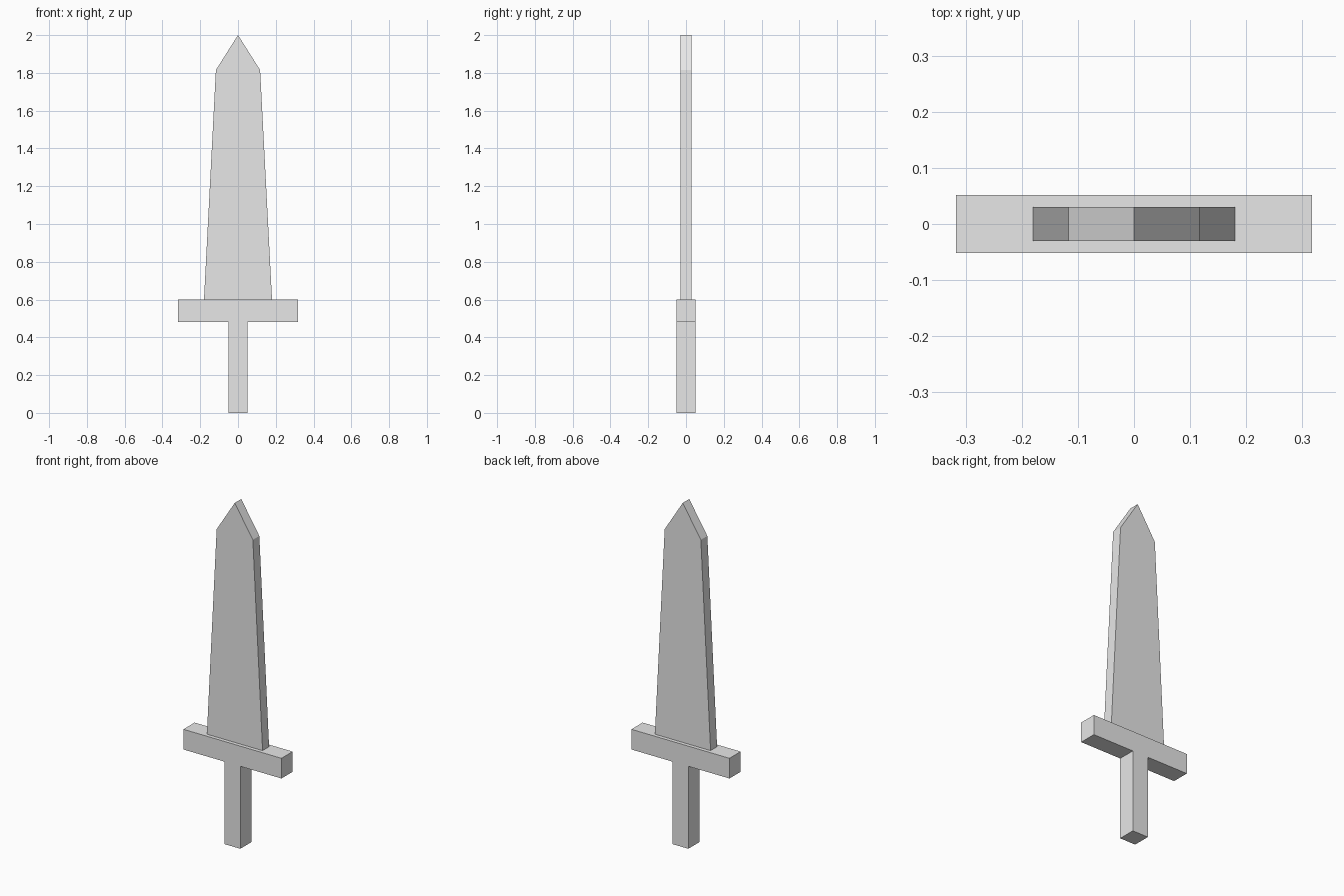
import bpy
import bmesh
from mathutils import Vector

cube = bpy.data.objects.get("Cube")
if cube:
    bpy.data.objects.remove(cube, do_unlink=True)

grey = bpy.data.materials.new("plain grey")
grey.use_nodes = True
colour = (0.8, 0.8, 0.8, 1)
grey.diffuse_color = colour
grey.node_tree.nodes["Principled BSDF"].inputs["Base Color"].default_value = colour


def slab(name, half_profile, depth):
    """Mirror a right-hand (x, z) outline across x = 0 and extrude it along y."""
    left = [(-x, z) for x, z in reversed(half_profile) if x > 0]
    bm = bmesh.new()
    verts = [bm.verts.new((x, -depth / 2, z)) for x, z in half_profile + left]
    face = bm.faces.new(verts)
    result = bmesh.ops.extrude_face_region(bm, geom=[face])
    moved = [g for g in result["geom"] if isinstance(g, bmesh.types.BMVert)]
    bmesh.ops.translate(bm, verts=moved, vec=Vector((0, depth, 0)))
    bmesh.ops.recalc_face_normals(bm, faces=bm.faces)
    mesh = bpy.data.meshes.new(name)
    bm.to_mesh(mesh)
    bm.free()
    mesh.materials.append(grey)
    obj = bpy.data.objects.new(name, mesh)
    bpy.context.collection.objects.link(obj)
    return obj


# Grip and crossguard share one T-shaped outline
slab("grip_and_crossguard",
     [(0.051, 0), (0.051, 0.482), (0.317, 0.482), (0.317, 0.6)], 0.103)

# Tapered blade with a pointed tip
slab("blade", [(0.18, 0.6), (0.117, 1.815), (0, 2)], 0.06)
